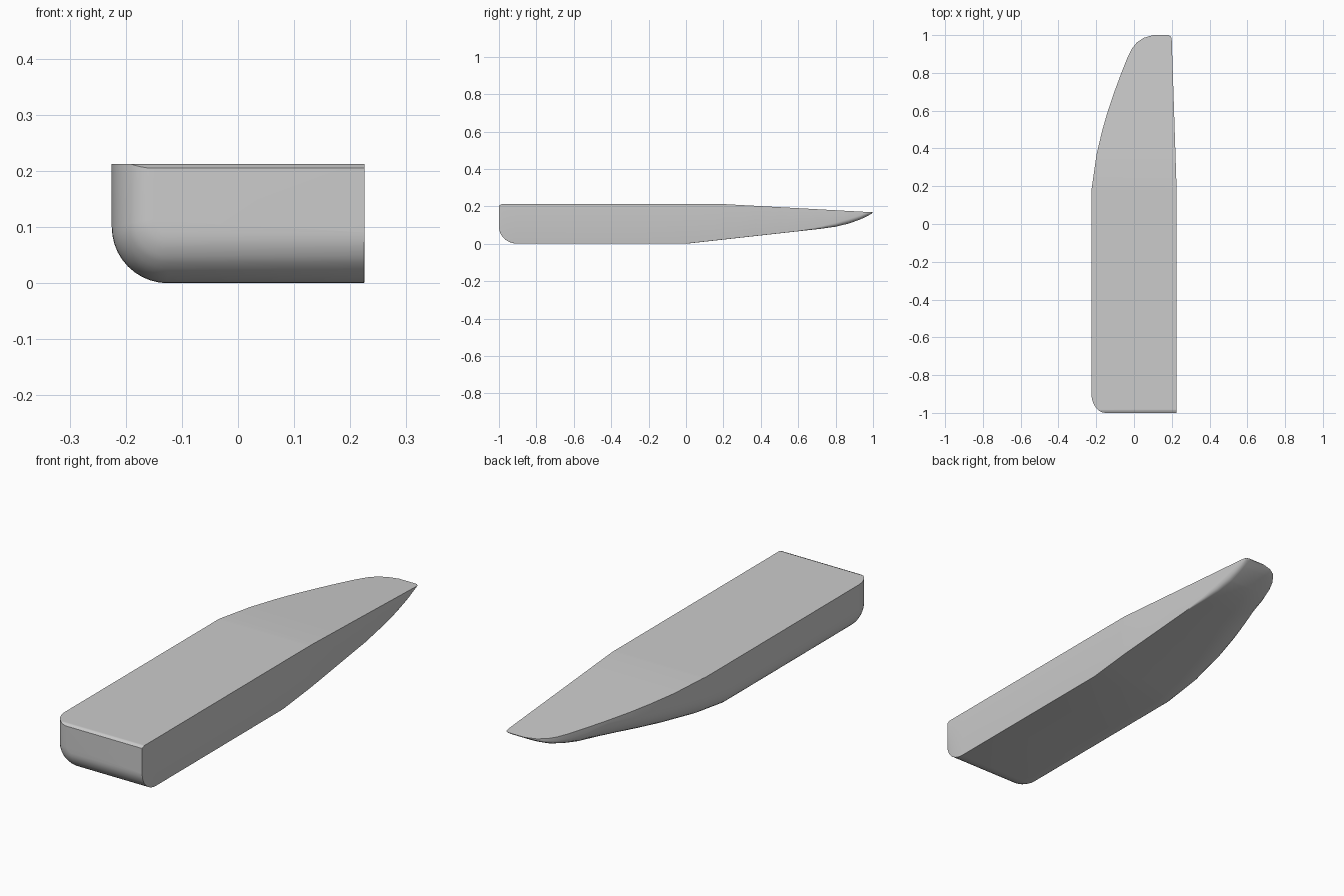
import bpy
import bmesh
from math import sin, cos, pi

cube = bpy.data.objects.get("Cube")
if cube:
    bpy.data.objects.remove(cube)


def interp(points, y):
    """Piecewise linear lookup of a value along the length."""
    if y <= points[0][0]:
        return points[0][1]
    for (a, va), (b, vb) in zip(points, points[1:]):
        if y <= b:
            return va + (vb - va) * (y - a) / (b - a)
    return points[-1][1]


# Outlines along the length
OUTER = [(0.18, -0.225), (0.37, -0.198), (0.5, -0.167), (0.6, -0.138), (0.7, -0.104),
         (0.8, -0.067), (0.88, -0.035), (0.93, -0.01), (0.96, 0.014), (0.985, 0.05), (1, 0.1)]
INNER = [(0.2, 0.225), (0.97, 0.2), (0.99, 0.197), (1, 0.185)]
TOP = [(-1, 0.205), (-0.985, 0.212), (0.2, 0.212), (1, 0.168)]
BOTTOM = [(0, 0), (0.72, 0.08), (0.8, 0.091), (0.87, 0.108), (0.93, 0.129), (0.97, 0.148), (1, 0.166)]
ROUND_X = [(0, 0.1), (0.6, 0.15), (0.9, 0.12), (1, 0.04)]
ROUND_Z = [(0, 0.1), (0.3, 0.11), (0.7, 0.095), (1, 0.002)]
INNER_ROUND = [(0.6, 0.001), (0.85, 0.025), (1, 0.02)]
ARC = 10


def section(y, blend):
    """D-shaped cross-section; blend runs 0 to 1 over the rounded front end."""
    left = interp(OUTER, y) + 0.075 * (1 - blend)
    right, top = interp(INNER, y), interp(TOP, y)
    low = interp(BOTTOM, y) + 0.09 * (1 - blend)
    size = 0.25 + 0.75 * blend
    rx = interp(ROUND_X, y) * size
    rz = min(interp(ROUND_Z, y) * size, 0.98 * (top - low))
    ri = interp(INNER_ROUND, y)
    riz = min(ri, 0.9 * (top - low))
    pts = [(right, y, top), (left, y, top)]
    for i in range(ARC + 1):
        a = pi / 2 * i / ARC
        pts.append((left + rx * (1 - cos(a)), y, low + rz * (1 - sin(a))))
    for i in range(5):
        a = pi / 2 * i / 4
        pts.append((right - ri * (1 - sin(a)), y, low + riz * (1 - cos(a))))
    return pts


# Stations: rounded front end, straight body, tapered tip
stations = []
for i in range(11):
    t = pi / 2 * i / 10
    stations.append((-1 + 0.1 * (1 - cos(t)), sin(t)))
stations += [(y, 1) for y in (-0.6, -0.3, 0, 0.1)]
stations += [(y, 1) for y in sorted({p[0] for p in OUTER + INNER + BOTTOM[1:]})]
stations.append((-0.985, sin(math_t) if (math_t := 0.555) else 1))
stations.sort()

bm = bmesh.new()
rings = [[bm.verts.new(p) for p in section(y, b)] for y, b in stations]
for r0, r1 in zip(rings, rings[1:]):
    n = len(r0)
    for i in range(n):
        j = (i + 1) % n
        bm.faces.new((r0[i], r0[j], r1[j], r1[i]))
bm.faces.new(rings[0])
bm.faces.new(rings[-1])
bmesh.ops.recalc_face_normals(bm, faces=bm.faces)

mesh = bpy.data.meshes.new("blade_body")
bm.to_mesh(mesh)
bm.free()
body = bpy.data.objects.new("blade_body", mesh)
bpy.context.collection.objects.link(body)

# Plain grey
grey = bpy.data.materials.new("light_grey")
grey.use_nodes = True
colour = (0.6, 0.6, 0.6, 1)
grey.diffuse_color = colour
grey.node_tree.nodes["Principled BSDF"].inputs["Base Color"].default_value = colour
mesh.materials.append(grey)

bpy.context.view_layer.objects.active = body
body.select_set(True)
bpy.ops.object.shade_smooth_by_angle(angle=pi / 6)
